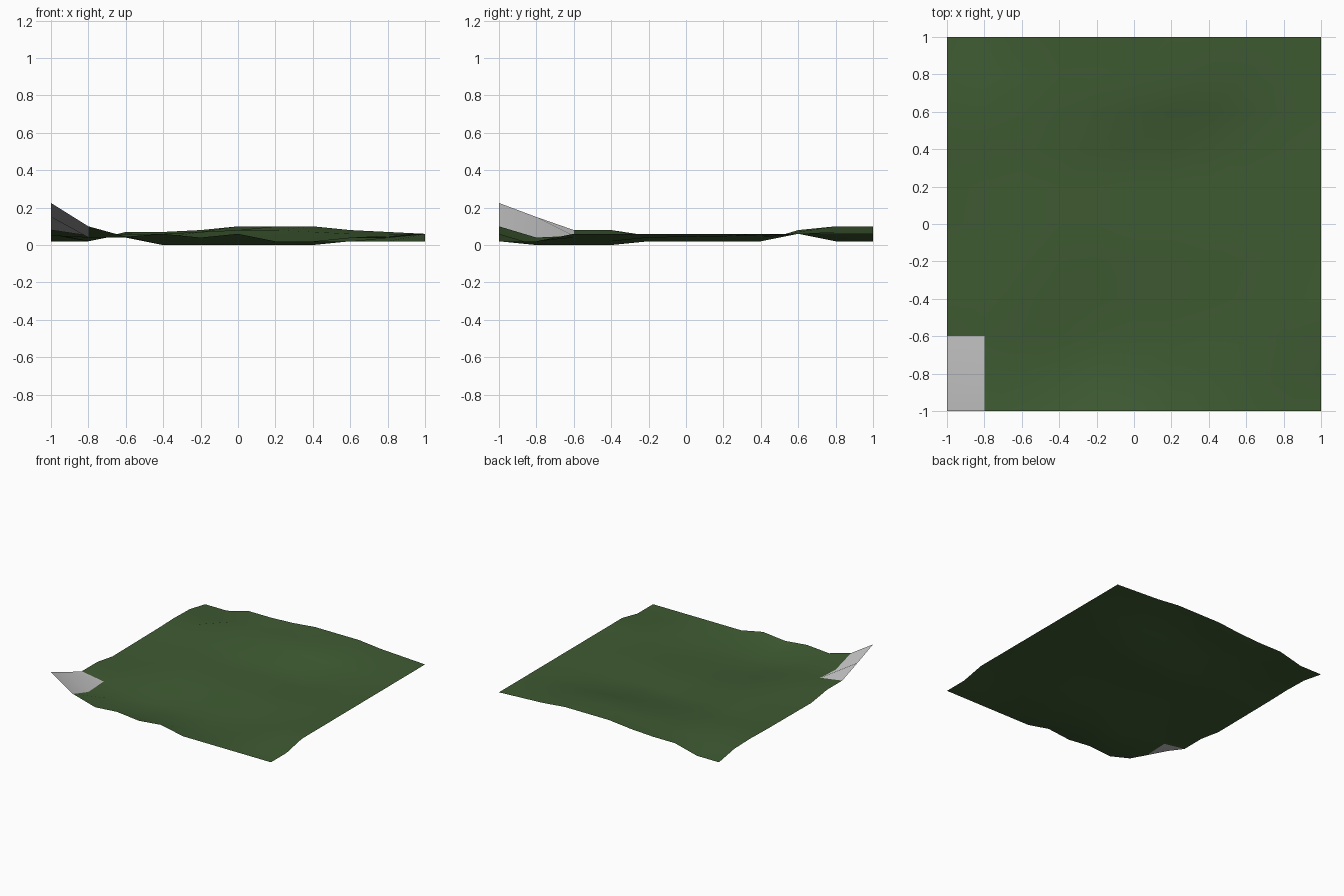
import bpy

if "Cube" in bpy.data.objects:
    bpy.data.objects.remove(bpy.data.objects["Cube"])

# Height profiles in hundredths across x = -1..1, keyed by y
KEYS = [
    (-1.0, [22.5, 10, 4.5, 6, 4, 6, 2, 2, 2, 2, 2]),
    (-0.8, [15, 4, 4, 0, 0, 0, 0, 0, 2, 2, 2]),
    (-0.6, [8, 5, 4, 0, 0, 0, 0, 0, 2, 4, 6]),
    (-0.4, [8, 5, 4, 2, 0, 0, 0, 0, 2, 4, 6]),
    (-0.2, [5, 4, 4, 4, 2, 2, 2, 2, 4, 4, 6]),
    (0.4, [5.5, 4, 4, 4, 2, 2, 2, 2, 4, 5, 6]),
    (0.6, [6, 6, 6, 6, 7, 8, 8, 7, 6, 6, 6]),
    (0.8, [5.5, 2, 6, 6, 7, 8, 10, 10, 8, 7, 6]),
    (1.0, [2, 2, 7, 7, 8, 10, 10, 10, 8, 7, 6]),
]
N = 10


def height(i, j):
    y = -1 + 0.2 * j
    for (y0, a), (y1, b) in zip(KEYS, KEYS[1:]):
        if y <= y1 + 1e-6:
            t = (y - y0) / (y1 - y0)
            return (a[i] * (1 - t) + b[i] * t) / 100


def sheet(name, cells, color=None):
    ids, verts, faces = {}, [], []
    for i, j in cells:
        face = []
        for c in ((i, j), (i + 1, j), (i + 1, j + 1), (i, j + 1)):
            if c not in ids:
                ids[c] = len(verts)
                verts.append((-1 + 0.2 * c[0], -1 + 0.2 * c[1], height(*c)))
            face.append(ids[c])
        faces.append(face)
    me = bpy.data.meshes.new(name)
    me.from_pydata(verts, [], faces)
    me.shade_smooth()
    ob = bpy.data.objects.new(name, me)
    bpy.context.collection.objects.link(ob)
    if color:
        mat = bpy.data.materials.new(name + "_paint")
        mat.diffuse_color = color
        mat.use_nodes = True
        mat.node_tree.nodes["Principled BSDF"].inputs["Base Color"].default_value = mat.diffuse_color
        me.materials.append(mat)
    return ob


corner = [(0, 0), (0, 1)]
ground = [(i, j) for j in range(N) for i in range(N) if (i, j) not in corner]

# Uneven green ground and its raised bare corner
sheet("grass_ground", ground, (0.049, 0.104, 0.032, 1))
sheet("raised_corner", corner)
